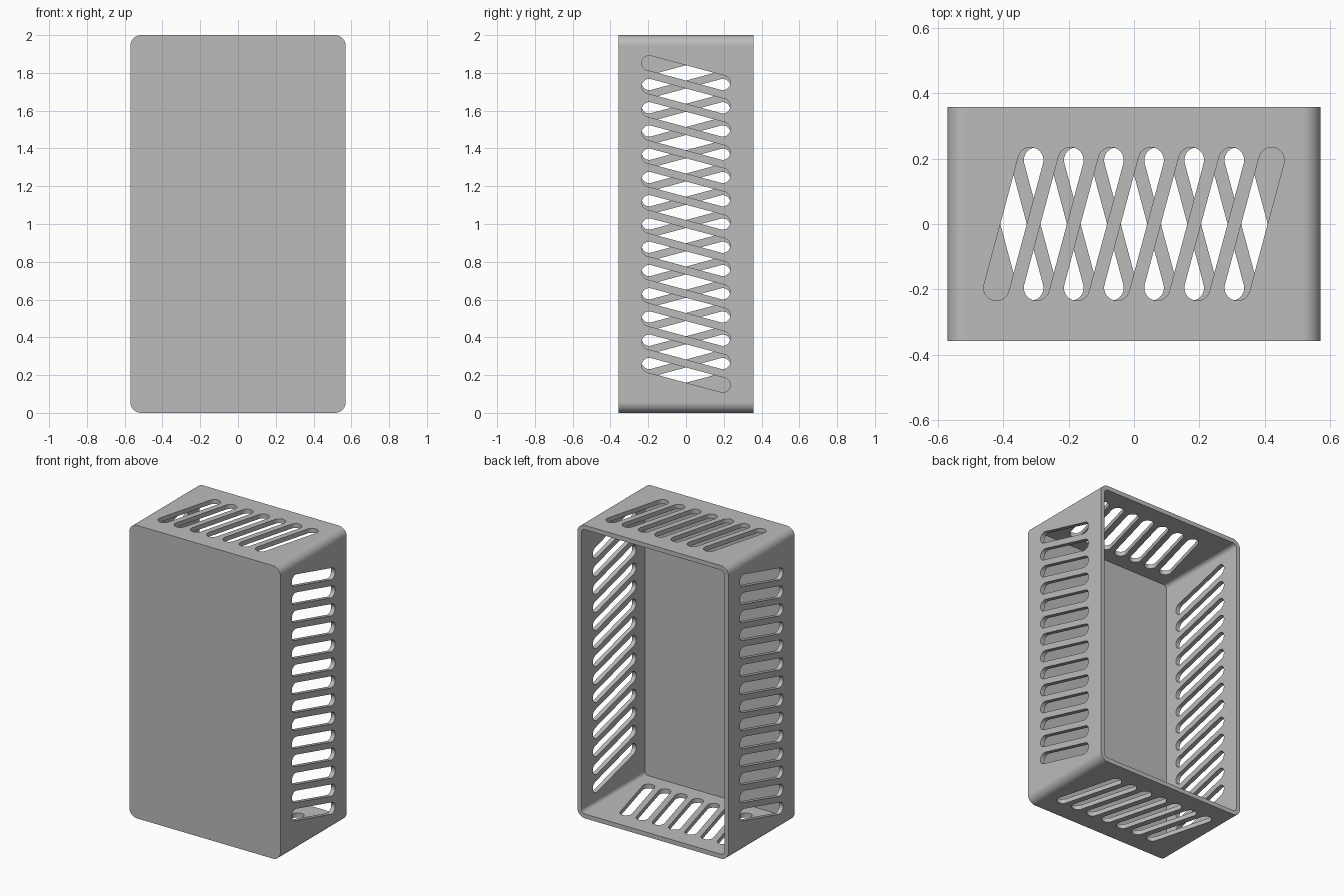
import bpy, bmesh, math
from mathutils import Matrix, Vector

cube = bpy.data.objects.get("Cube")
if cube:
    bpy.data.objects.remove(cube)

WIDTH, DEPTH, HEIGHT = 1.14, 0.714, 2.0
WALL, CORNER = 0.03, 0.057
SLOT_R, SLOT_LEN, TILT = 0.039, 0.404, math.radians(15)

grey = bpy.data.materials.new("Plain grey")
grey.use_nodes = True
grey.diffuse_color = (0.5, 0.5, 0.5, 1)
grey.node_tree.nodes["Principled BSDF"].inputs["Base Color"].default_value = (0.5, 0.5, 0.5, 1)


def rounded_prism(bm, w, h, r, depth, matrix, steps=10):
    """Rounded rectangle in local XY, extruded along Z and centred, then placed."""
    verts = []
    for k, (sx, sy) in enumerate([(1, 1), (-1, 1), (-1, -1), (1, -1)]):
        for i in range(steps + 1):
            a = math.pi / 2 * (k + i / steps)
            p = Vector((sx * (w / 2 - r) + r * math.cos(a),
                        sy * (h / 2 - r) + r * math.sin(a), -depth / 2))
            verts.append(bm.verts.new(p))
    bmesh.ops.remove_doubles(bm, verts=verts, dist=1e-5)
    verts = [v for v in verts if v.is_valid]
    face = bm.faces.new(verts)
    ext = bmesh.ops.extrude_face_region(bm, geom=[face])["geom"]
    top = [v for v in ext if isinstance(v, bmesh.types.BMVert)]
    bmesh.ops.translate(bm, verts=top, vec=(0, 0, depth))
    bmesh.ops.transform(bm, matrix=matrix, verts=verts + top)


def to_object(name, bm):
    bmesh.ops.recalc_face_normals(bm, faces=bm.faces)
    mesh = bpy.data.meshes.new(name)
    bm.to_mesh(mesh)
    bm.free()
    mesh.materials.append(grey)
    obj = bpy.data.objects.new(name, mesh)
    bpy.context.collection.objects.link(obj)
    return obj


upright = Matrix.Rotation(math.pi / 2, 4, 'X')

# Outer case
bm = bmesh.new()
rounded_prism(bm, WIDTH, HEIGHT, CORNER, DEPTH, Matrix.Translation((0, 0, HEIGHT / 2)) @ upright)
case = to_object("vented_case", bm)

# Cavity, open at the back
bm = bmesh.new()
rounded_prism(bm, WIDTH - 2 * WALL, HEIGHT - 2 * WALL, CORNER - WALL, DEPTH,
              Matrix.Translation((0, WALL, HEIGHT / 2)) @ upright)
cavity = to_object("cavity_cutter", bm)

# Slanted vent slots, each running along Y and tilted within its wall
bm = bmesh.new()
slot_size = (SLOT_R * 2, SLOT_LEN + SLOT_R * 2, SLOT_R, WALL * 4)
for side in (1, -1):
    for i in range(14):
        place = Matrix.Translation((side * (WIDTH - WALL) / 2, 0, 0.2 + 1.6 * i / 13))
        turn = Matrix.Rotation(-side * TILT, 4, 'X') @ Matrix.Rotation(math.pi / 2, 4, 'Y')
        rounded_prism(bm, *slot_size, place @ turn)
    for i in range(7):
        z = HEIGHT / 2 + side * (HEIGHT - WALL) / 2
        place = Matrix.Translation((-0.368 + 0.736 * i / 6, 0, z))
        rounded_prism(bm, *slot_size, place @ Matrix.Rotation(-side * TILT, 4, 'Z'))
slots = to_object("slot_cutter", bm)

# Cut the cavity and the slots
bpy.ops.object.select_all(action='DESELECT')
bpy.context.view_layer.objects.active = case
case.select_set(True)
for cutter in (cavity, slots):
    cutter.hide_render = True
    mod = case.modifiers.new("cut", 'BOOLEAN')
    mod.operation = 'DIFFERENCE'
    mod.solver = 'EXACT'
    mod.object = cutter
    bpy.ops.object.modifier_apply(modifier=mod.name)
    bpy.data.objects.remove(cutter)

# Smooth rounded corners, flat walls
bpy.ops.object.shade_smooth_by_angle(angle=math.radians(30))
weighted = case.modifiers.new("flat_walls", 'WEIGHTED_NORMAL')
weighted.keep_sharp = True
weighted.weight = 100
